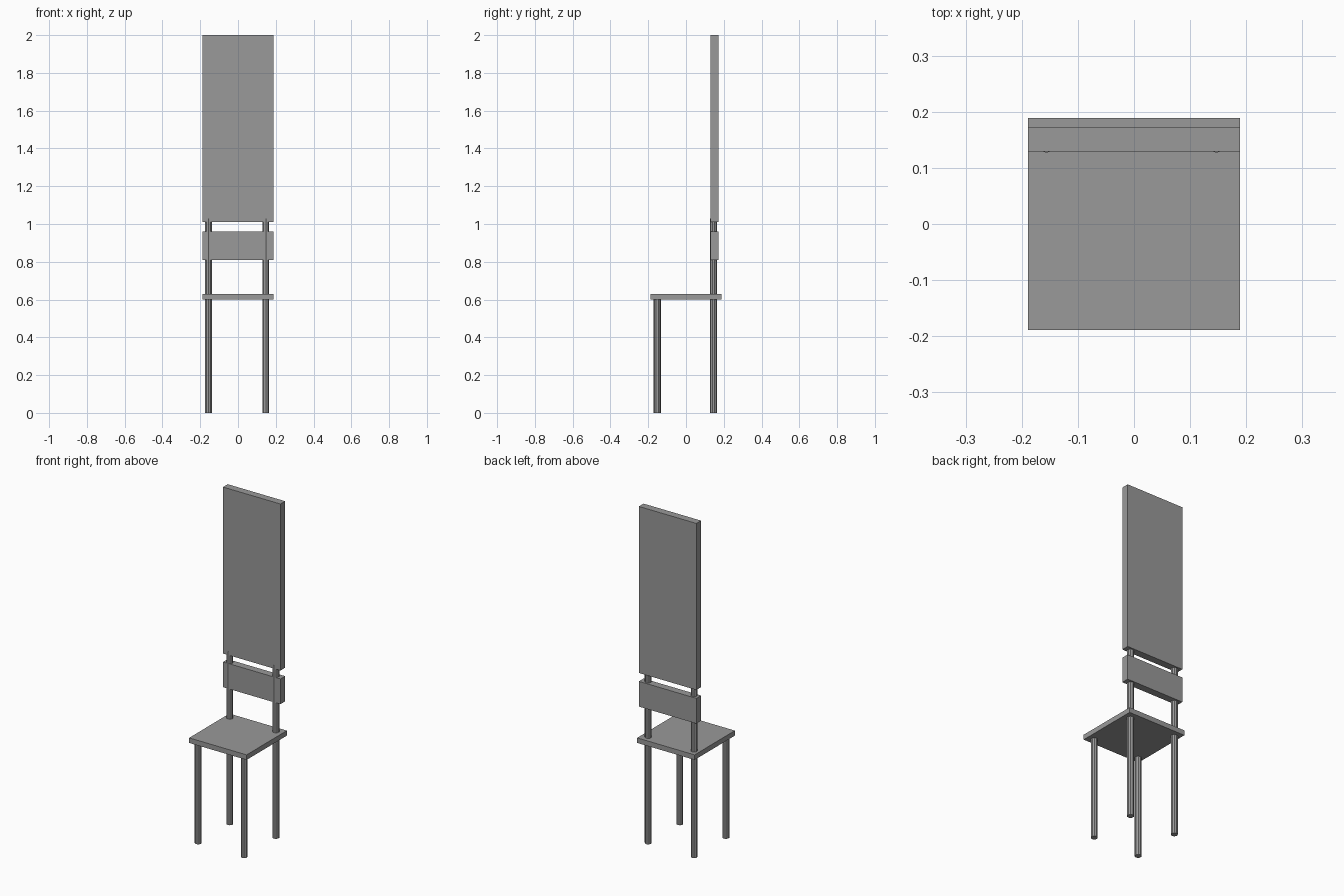
import bpy

default = bpy.data.objects.get("Cube")
if default:
    bpy.data.objects.remove(default, do_unlink=True)

grey = bpy.data.materials.new("plain grey")
grey.use_nodes = True
colour = (0.32, 0.32, 0.32, 1)
grey.diffuse_color = colour
grey.node_tree.nodes["Principled BSDF"].inputs["Base Color"].default_value = colour


def finish(name):
    obj = bpy.context.object
    obj.name = name
    obj.data.materials.append(grey)
    return obj


def board(name, low, high):
    """Box between two opposite corners."""
    centre = [(a + b) / 2 for a, b in zip(low, high)]
    bpy.ops.mesh.primitive_cube_add(size=1, location=centre)
    obj = finish(name)
    obj.scale = [b - a for a, b in zip(low, high)]
    bpy.ops.object.transform_apply(location=False, rotation=False, scale=True)


def post(name, x, y, top):
    """Slim faceted rod standing on the floor."""
    bpy.ops.mesh.primitive_cylinder_add(
        vertices=10, radius=0.019, depth=top, location=(x, y, top / 2))
    finish(name)


HALF = 0.189

# Seat
board("seat", (-HALF, -HALF, 0.6), (HALF, HALF, 0.63))

# Backrest: low rail and tall panel
board("back_rail", (-HALF, 0.129, 0.81), (HALF, 0.173, 0.96))
board("back_panel", (-HALF, 0.129, 1.01), (HALF, 0.173, 2.0))

# Front legs stop under the seat; back legs run up to the tall panel
for side, x in (("left", 0.147), ("right", -0.156)):
    post(f"front_leg_{side}", x, -0.152, 0.61)
    post(f"back_post_{side}", x, 0.146, 1.03)
